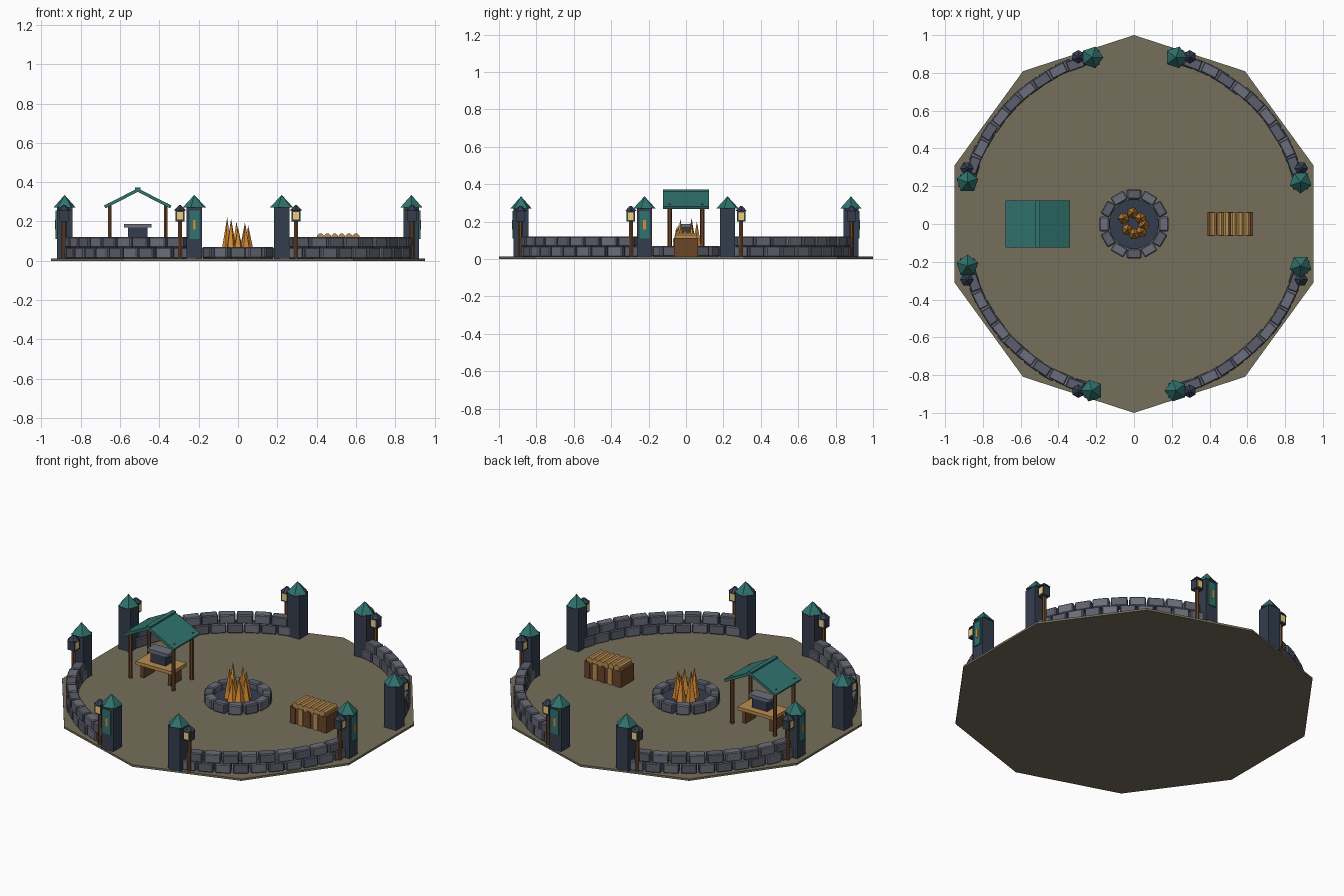
import bpy, random
from math import pi, radians, cos, sin
from mathutils import Matrix, Vector

if "Cube" in bpy.data.objects:
    bpy.data.objects.remove(bpy.data.objects["Cube"])

random.seed(4)
G = 0.012  # ground top


def mat(name, r, g, b):
    m = bpy.data.materials.new(name)
    m.diffuse_color = (r ** 2.2, g ** 2.2, b ** 2.2, 1)
    m.use_nodes = True
    m.node_tree.nodes["Principled BSDF"].inputs["Base Color"].default_value = m.diffuse_color
    return m


EARTH = mat("earth", .46, .43, .36)
STONE = mat("stone", .42, .43, .48)
STONE2 = mat("stone_dark", .36, .37, .42)
SLATE = mat("slate", .22, .25, .31)
TEAL = mat("teal", .20, .45, .43)
WOOD = mat("wood", .42, .28, .18)
PLANK = mat("plank", .72, .55, .32)
FLAME = mat("flame", .85, .55, .22)
GLOW = mat("glow", .93, .80, .48)


def finish(name, m, world):
    o = bpy.context.object
    o.name = name
    o.data.transform(world)
    o.data.materials.append(m)
    return o


def box(name, m, c, s, frame=Matrix(), rot=Matrix(), bevel=0):
    bpy.ops.mesh.primitive_cube_add(size=1)
    o = finish(name, m, frame @ Matrix.Translation(c) @ rot @ Matrix.Diagonal((*s, 1)))
    if bevel:
        b = o.modifiers.new("bevel", "BEVEL")
        b.width, b.segments = bevel, 1
    return o


def cone(name, m, n, r1, r2, z0, z1, xy=(0, 0), frame=Matrix(), turn=0, rot=Matrix()):
    bpy.ops.mesh.primitive_cone_add(vertices=n, radius1=r1, radius2=r2, depth=z1 - z0)
    t = Matrix.Translation((*xy, (z0 + z1) / 2))
    return finish(name, m, frame @ t @ rot @ Matrix.Rotation(turn, 4, 'Z'))


# decagonal ground slab
cone("ground", EARTH, 10, 1, 1, 0, G)


def gate_pillar(frame, side, banner):
    x, y = side * .222, -.882
    box("pillar", SLATE, (x, y, .142), (.08, .08, .26), frame)
    cone("pillar_cap", TEAL, 5, .06, 0, .27, .335, (x, y), frame, turn=radians(18))
    if banner:
        box("banner", TEAL, (x, y - .042, .183), (.052, .008, .145), frame)
        box("banner_mark", FLAME, (x, y - .047, .183), (.014, .004, .05), frame)
    # lantern on a wooden post
    lx, ly = side * .295, -.885
    cone("lantern_post", WOOD, 6, .012, .012, G, .21, (lx, ly), frame)
    box("lantern_body", SLATE, (lx, ly, .23), (.046, .046, .06), frame)
    for f in (-1, 1):
        box("lantern_glass", GLOW, (lx, ly + f * .023, .229), (.03, .004, .04), frame)
    cone("lantern_roof", SLATE, 6, .036, .006, .256, .283, (lx, ly), frame)


# four gates, each followed by a quarter of staggered stone wall
for k in range(4):
    frame = Matrix.Rotation(k * pi / 2, 4, 'Z')
    gate_pillar(frame, -1, True)
    gate_pillar(frame, 1, False)
    for course, (count, z, h, depth) in enumerate(((10, .04, .056, .062), (9, .094, .054, .056))):
        a0, a1 = (-75, -15) if course == 0 else (-73, -17)
        step = (a1 - a0) / count
        for i in range(count):
            a = radians(a0 + (i + .5) * step)
            r = .905 + random.uniform(-.004, .004)
            box("wall_block", (STONE, STONE2)[(i + course) % 2],
                (r * cos(a), r * sin(a), z), (depth, .905 * radians(step) - .008, h),
                frame, Matrix.Rotation(a, 4, 'Z'), .005)

# fire pit: stone ring, ash bed, flames
for i in range(12):
    a = radians(30 * i)
    box("pit_stone", (STONE, STONE2)[i % 2], (.157 * cos(a), .157 * sin(a), .041),
        (.052, .078, .058), rot=Matrix.Rotation(a, 4, 'Z'), bevel=.006)
cone("pit_bed", SLATE, 12, .135, .135, G, .035)
for x, y, top in ((-.055, .03, .222), (-.035, -.03, .215), (0, -.052, .17), (-.008, .058, .2),
                  (.035, .03, .195), (.052, -.005, .18), (.038, -.042, .185)):
    cone("flame", FLAME, 5, .031, 0, .033, top, (x, y), turn=x * 40)

# smithy shelter with gabled roof
CX = -.51
for sx in (-1, 1):
    for sy in (-1, 1):
        cone("shelter_post", WOOD, 6, .011, .011, G, .295, (CX + sx * .142, sy * .087))
    box("shelter_roof", TEAL, (CX + sx * .083, 0, .317), (.19, .248, .016),
        rot=Matrix.Rotation(sx * radians(27), 4, 'Y'))
box("shelter_ridge", TEAL, (CX, 0, .363), (.026, .248, .018))
# workbench and anvil
box("bench_top", PLANK, (CX, 0, .1), (.24, .14, .02))
for sx in (-1, 1):
    box("bench_leg", WOOD, (CX + sx * .09, 0, .05), (.022, .1, .08))
box("anvil_base", SLATE, (CX, 0, .14), (.1, .06, .062))
box("anvil_top", STONE, (CX, 0, .178), (.14, .07, .018))

# log crate: box, slats and split logs on top
LX = .51
box("crate", WOOD, (LX, 0, .06), (.22, .116, .096))
for i in range(5):
    for sy in (-1, 1):
        box("crate_slat", PLANK if i in (1, 3) else WOOD,
            (LX - .1 + i * .05, sy * .06, .06), (.026, .008, .096))
for sx in (-1, 1):
    box("crate_end", WOOD, (LX + sx * .112, 0, .061), (.018, .126, .1))
for i in range(6):
    cone("log", PLANK, 8, .019, .019, .055, .175, (0, 0),
         Matrix.Translation((LX - .09 + i * .036, .115, .12)), turn=pi / 8,
         rot=Matrix()).data.transform(Matrix())
# lay the logs along y
for i, o in enumerate(sorted((o for o in bpy.data.objects if o.name.startswith("log")),
                             key=lambda o: o.name)):
    c = sum((v.co for v in o.data.vertices), Vector()) / len(o.data.vertices)
    o.data.transform(Matrix.Translation((c.x, 0, .12)) @ Matrix.Rotation(pi / 2, 4, 'X')
                     @ Matrix.Translation(-c))
